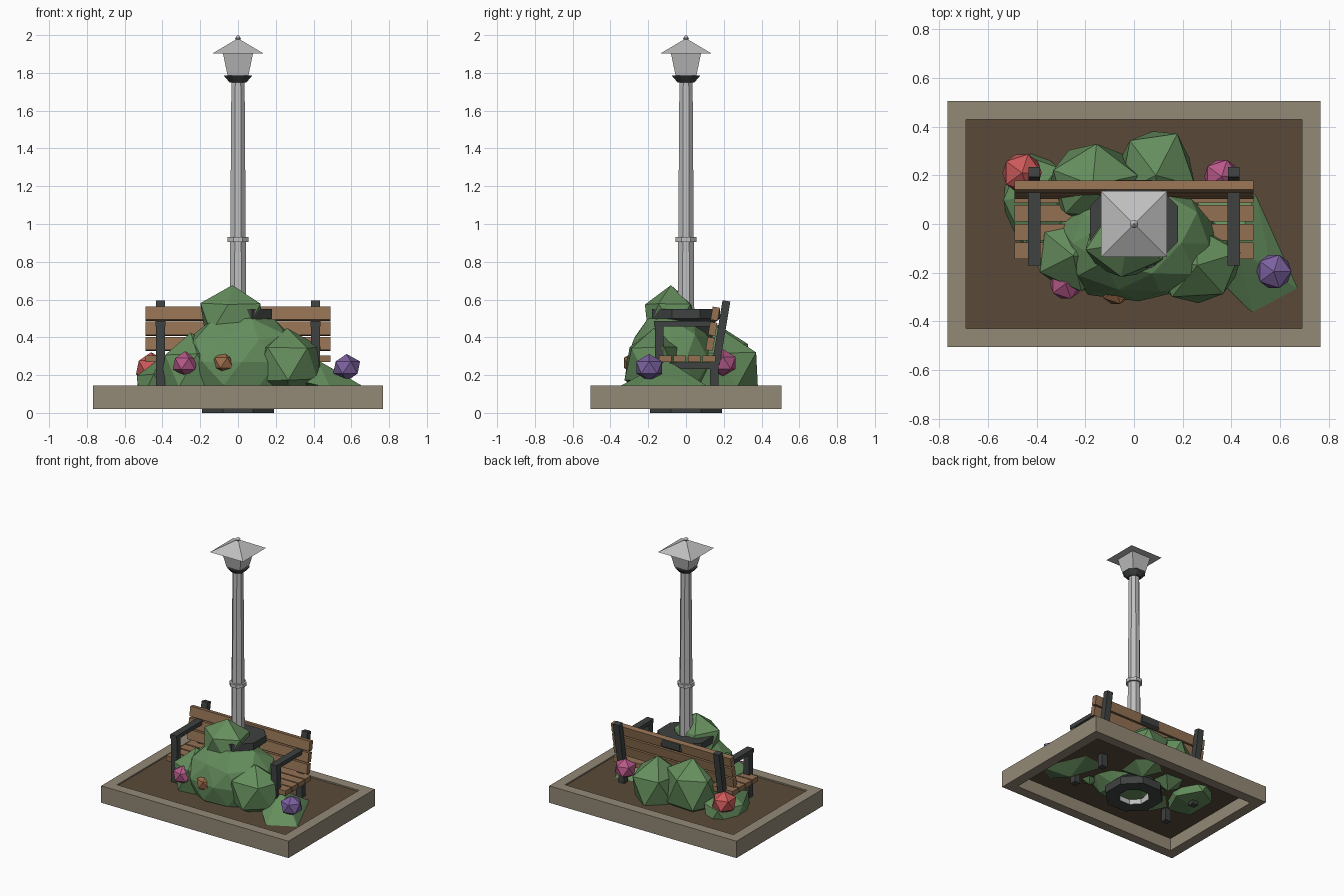
import bpy, bmesh, math, random
from mathutils import Vector, Matrix

old = bpy.data.objects.get("Cube")
if old:
    bpy.data.objects.remove(old, do_unlink=True)


def material(name, r, g, b):
    m = bpy.data.materials.new(name)
    m.use_nodes = True
    m.diffuse_color = (r, g, b, 1)
    m.node_tree.nodes["Principled BSDF"].inputs["Base Color"].default_value = (r, g, b, 1)
    return m


STONE = material("planter stone", .29, .25, .18)
SOIL = material("soil", .1, .068, .04)
LEAF = material("leaf green", .13, .27, .11)
WOOD = material("bench wood", .29, .165, .085)
IRON = material("dark iron", .05, .054, .054)
STEEL = material("pale lamp metal", .52, .52, .52)
RED = material("red bloom", .6, .1, .1)
PINK = material("pink bloom", .47, .1, .25)
PURPLE = material("purple bloom", .2, .12, .35)
ORANGE = material("orange bloom", .33, .15, .07)


def finish(name, bm, mat):
    bmesh.ops.recalc_face_normals(bm, faces=bm.faces[:])
    mesh = bpy.data.meshes.new(name)
    bm.to_mesh(mesh)
    bm.free()
    mesh.materials.append(mat)
    obj = bpy.data.objects.new(name, mesh)
    bpy.context.scene.collection.objects.link(obj)
    return obj


def rings(name, profile, sides, mat, closed=False, caps=True):
    """Stack flat-sided rings given as (half x, half y, z)."""
    bm = bmesh.new()
    grow = 1 / math.cos(math.pi / sides)
    angles = [(2 * k + 1) * math.pi / sides for k in range(sides)]
    loops = [[bm.verts.new((x * grow * math.cos(a), y * grow * math.sin(a), z)) for a in angles]
             for x, y, z in profile]
    pairs = list(zip(loops, loops[1:]))
    if closed:
        pairs.append((loops[-1], loops[0]))
    elif caps:
        bm.faces.new(loops[0])
        bm.faces.new(loops[-1])
    for low, high in pairs:
        for k in range(sides):
            j = (k + 1) % sides
            bm.faces.new((low[k], low[j], high[j], high[k]))
    return finish(name, bm, mat)


def turned(name, profile, sides, mat, **options):
    return rings(name, [(r, r, z) for r, z in profile], sides, mat, **options)


def box(name, centre, size, mat, tilt=0):
    bm = bmesh.new()
    bmesh.ops.create_cube(bm, size=1, matrix=Matrix.Diagonal((*size, 1)))
    obj = finish(name, bm, mat)
    obj.location = centre
    obj.rotation_euler.x = tilt
    return obj


def ball(name, centre, radii, mat, detail=1, rough=0, turn=0):
    """Faceted ball, with optional random bumps."""
    bm = bmesh.new()
    bmesh.ops.create_icosphere(bm, subdivisions=detail, radius=1)
    spin = Matrix.Rotation(turn, 3, 'Z')
    for v in bm.verts:
        p = spin @ v.co * (1 + random.uniform(-rough, rough))
        v.co = Vector(centre) + Vector(p[i] * radii[i] for i in range(3))
        v.co.z = max(v.co.z, .04) if rough else v.co.z
    return finish(name, bm, mat)


# Planter: open stone frame with a bed of soil
rings("planter_frame", [(.767, .505, .02), (.767, .505, .145), (.69, .43, .145), (.69, .43, .02)],
      4, STONE, closed=True)
box("soil_bed", (0, 0, .125), (1.38, .86, .02), SOIL)

# Street lamp: iron pedestal, tapered octagonal pole, lantern and roof
turned("lamp_pedestal", [(.1, 0), (.19, 0), (.19, .06), (.14, .1), (.14, .47), (.18, .5),
                         (.18, .55), (.06, .55)], 8, IRON, caps=False)
turned("lamp_foot", [(.1, .002), (.1, .08), (.05, .12)], 8, STEEL, caps=False)
turned("lamp_pole", [(.047, .1), (.035, 1.75)], 8, STEEL)
turned("pole_ring", [(.055, .905), (.055, .93)], 8, STEEL)
turned("lantern_collar", [(.045, 1.75), (.075, 1.785)], 8, IRON)
turned("lantern", [(.055, 1.785), (.08, 1.905)], 4, STEEL)
turned("lantern_roof", [(.135, 1.903), (.01, 1.977)], 4, STEEL)
turned("roof_finial", [(.008, 1.97), (.016, 1.984), (.002, 2)], 8, STEEL)

# Bench slats
LEAN = -.165
for i in range(4):
    box(f"seat_slat_{i + 1}", (0, -.11 + .077 * i, .287), (.98, .068, .036), WOOD)
for i in range(3):
    box(f"back_slat_{i + 1}", (0, .128 + .0133 * i, .365 + .08 * i), (.98, .038, .07), WOOD, LEAN)

# Bench side frames
for side, x in (("right", -.41), ("left", .41)):
    box(f"{side}_front_leg", (x, -.142, .25), (.048, .045, .46), IRON)
    box(f"{side}_back_leg", (x, .15, .15), (.048, .045, .26), IRON)
    box(f"{side}_back_post", (x, .186, .425), (.048, .042, .34), IRON, LEAN)
    box(f"{side}_armrest", (x, -.015, .472), (.052, .31, .03), IRON)
    box(f"{side}_seat_rail", (x, .005, .25), (.046, .29, .035), IRON)

# Shrubs: faceted, bumpy mounds
random.seed(7)
shrubs = {
    "main_shrub": ((.02, -.08, .27), (.34, .25, .27), 2),
    "crown_shrub": ((-.03, -.08, .5), (.18, .16, .17), 1),
    "front_left_shrub": ((.26, -.17, .26), (.2, .17, .19), 1),
    "front_right_shrub": ((-.25, -.13, .22), (.18, .16, .2), 1),
    "side_shrub": ((-.41, .11, .13), (.15, .22, .16), 1),
    "back_right_shrub": ((-.17, .16, .26), (.2, .18, .22), 1),
    "back_left_shrub": ((.09, .2, .22), (.18, .21, .21), 1),
}
for n, (name, (centre, radii, detail)) in enumerate(shrubs.items()):
    ball(name, centre, radii, LEAF, detail, .07, n * .8)

# Low spreading shrub at the corner
bm = bmesh.new()
for p in ((.5, .13, .13), (.68, -.27, .13), (.49, -.37, .13), (.37, -.25, .16),
          (.42, -.1, .28), (.56, -.17, .2), (.25, .1, .13), (.45, -.15, .06)):
    bm.verts.new(p)
bmesh.ops.convex_hull(bm, input=bm.verts[:])
finish("low_shrub", bm, LEAF)

# Blooms
blooms = {
    "purple_bloom": ((.575, -.195, .24), .08, PURPLE),
    "front_pink_bloom": ((-.28, -.245, .26), .073, PINK),
    "orange_bloom": ((-.075, -.27, .265), .068, ORANGE),
    "red_bloom": ((-.46, .21, .24), .09, RED),
    "back_pink_bloom": ((.36, .195, .265), .08, PINK),
}
for name, (centre, r, mat) in blooms.items():
    ball(name, centre, (r, r, r * .9), mat)
